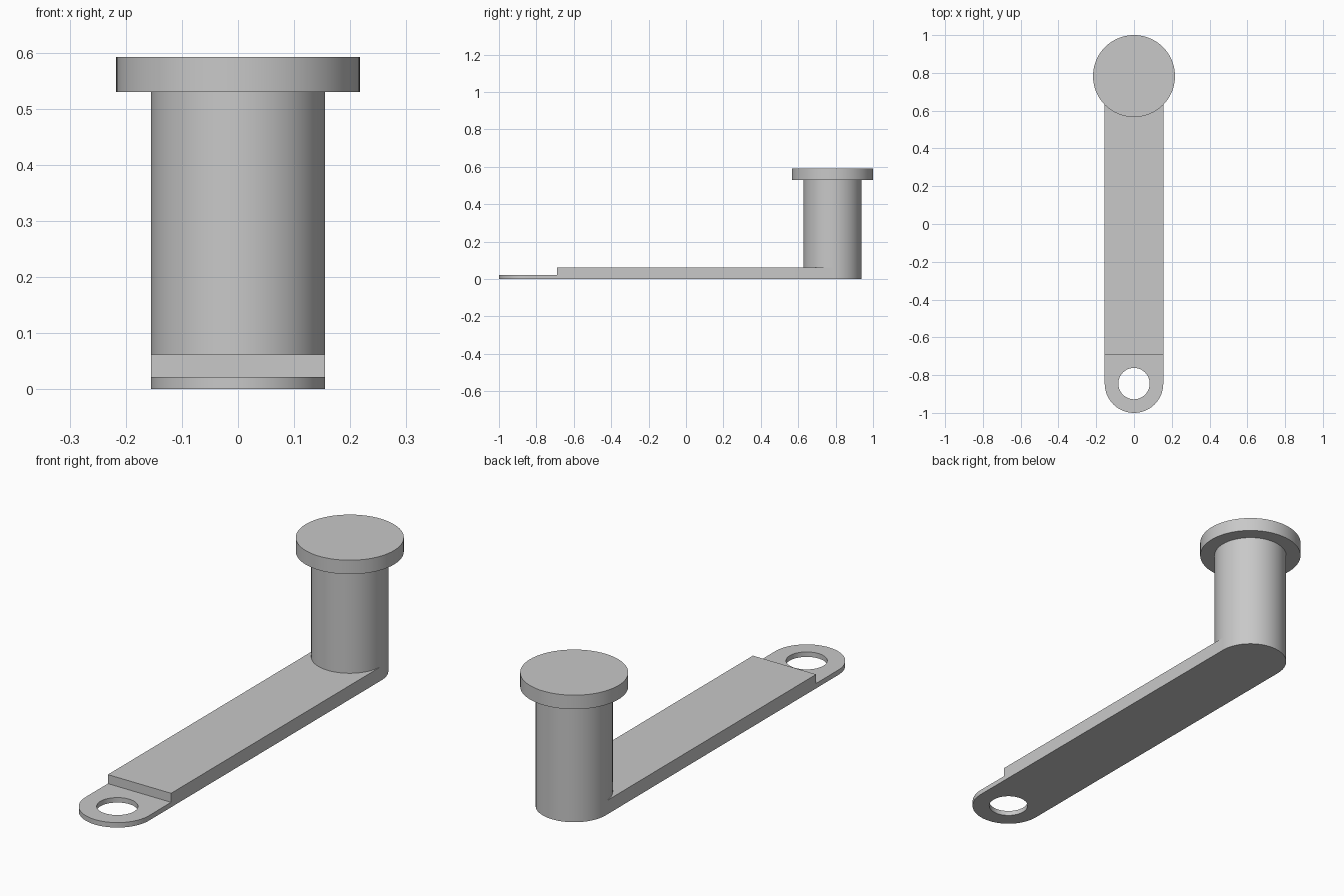
import bpy, bmesh, math

if "Cube" in bpy.data.objects:
    bpy.data.objects.remove(bpy.data.objects["Cube"])

R = 0.155            # half width of the arm, also the post radius
POST_Y = 0.783       # centre of the post
HOLE_Y = -0.845      # centre of the mounting hole
STEP_Y = -0.69       # where the thin tab meets the thick arm

grey = bpy.data.materials.new("grey metal")
grey.diffuse_color = (0.58, 0.58, 0.58, 1)
grey.use_nodes = True
grey.node_tree.nodes["Principled BSDF"].inputs["Base Color"].default_value = grey.diffuse_color


def arc(cy, r, start, end, n):
    """Points on an arc centred on x = 0, angles in degrees."""
    angles = [math.radians(start + (end - start) * i / n) for i in range(n + 1)]
    return [(r * math.cos(a), cy + r * math.sin(a)) for a in angles]


def plate(name, loops, z0, z1):
    """Extrude a flat outline, with optional holes, from z0 to z1."""
    bm = bmesh.new()
    edges = []
    for loop in loops:
        vs = [bm.verts.new((x, y, z0)) for x, y in loop]
        edges += [bm.edges.new((vs[i - 1], vs[i])) for i in range(len(vs))]
    if len(loops) == 1:
        bm.faces.new(vs)
    else:
        bmesh.ops.triangle_fill(bm, edges=edges, use_beauty=True, use_dissolve=False)
    ext = bmesh.ops.extrude_face_region(bm, geom=bm.faces[:], use_keep_orig=True)
    top = [g for g in ext["geom"] if isinstance(g, bmesh.types.BMVert)]
    bmesh.ops.translate(bm, verts=top, vec=(0, 0, z1 - z0))
    bmesh.ops.recalc_face_normals(bm, faces=bm.faces[:])
    mesh = bpy.data.meshes.new(name)
    bm.to_mesh(mesh)
    bm.free()
    mesh.materials.append(grey)
    ob = bpy.data.objects.new(name, mesh)
    bpy.context.collection.objects.link(ob)
    bpy.ops.object.select_all(action='DESELECT')
    ob.select_set(True)
    bpy.context.view_layer.objects.active = ob
    bpy.ops.object.shade_smooth_by_angle(angle=math.radians(30))
    return ob


# thin rounded tab with a round hole
tab = arc(HOLE_Y, R, 180, 360, 40) + [(R, STEP_Y), (-R, STEP_Y)]
hole = arc(HOLE_Y, 0.083, 0, 360, 64)[:-1]
plate("mounting_tab", [tab, hole], 0, 0.022)

# thick arm, rounded under the post
arm = [(-R, STEP_Y), (R, STEP_Y)] + arc(POST_Y, R, 0, 180, 40)
plate("arm", [arm], 0, 0.062)

# upright post and its wider round head
plate("post", [arc(POST_Y, R, 0, 360, 80)[:-1]], 0.062, 0.53)
plate("post_head", [arc(POST_Y, 0.217, 0, 360, 80)[:-1]], 0.53, 0.592)
